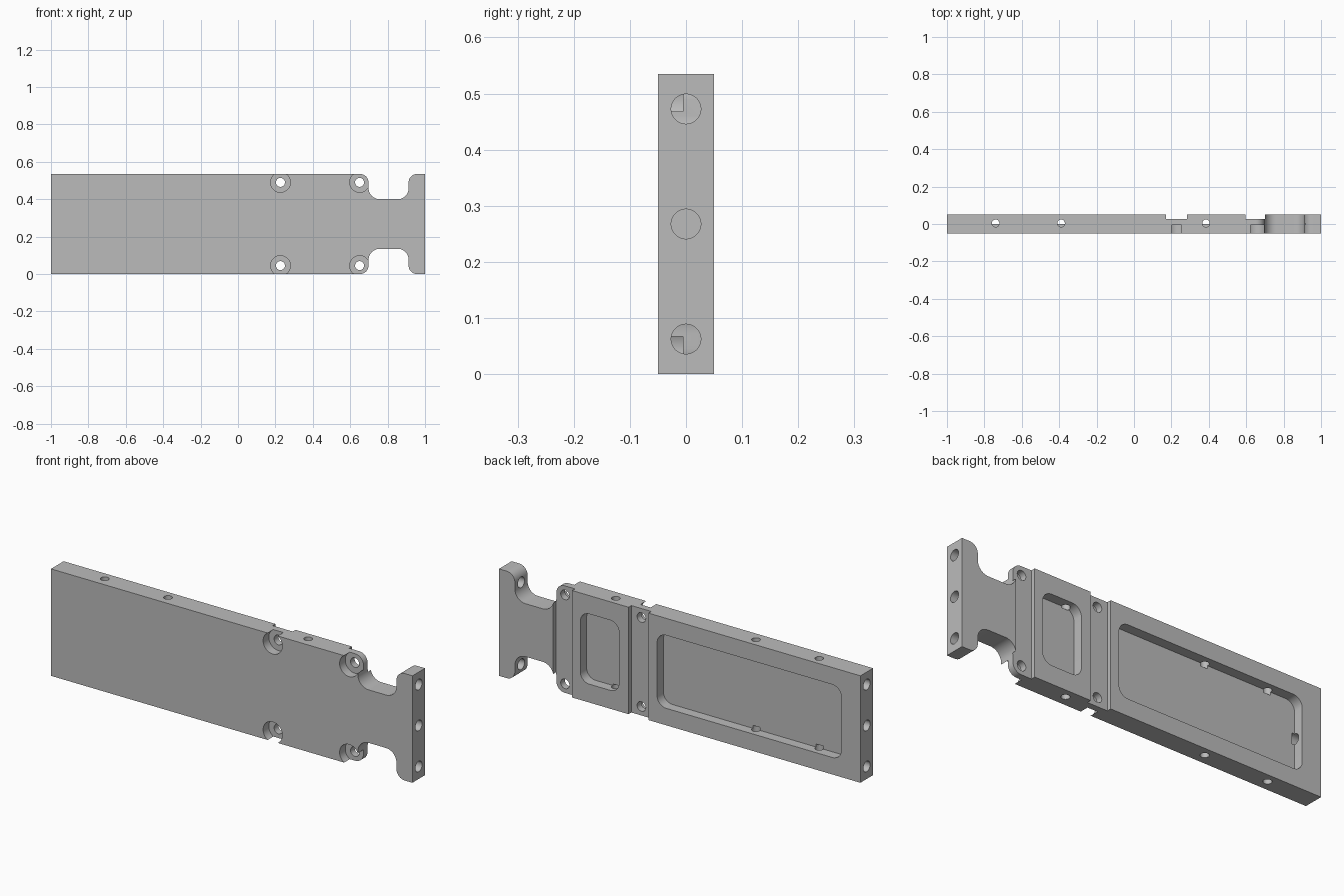
import bpy, bmesh, math
from mathutils import Vector, Matrix

default = bpy.data.objects.get("Cube")
if default:
    bpy.data.objects.remove(default, do_unlink=True)

H, T = 0.535, 0.05          # plate height, half thickness
MID = H / 2

grey = bpy.data.materials.new("machined grey")
grey.use_nodes = True
colour = (0.5, 0.5, 0.5, 1)
grey.diffuse_color = colour
grey.node_tree.nodes["Principled BSDF"].inputs["Base Color"].default_value = colour


def rounded(corners, steps=10):
    """Outline through right-angled corners (x, z, radius)."""
    out = []
    for i, (x, z, r) in enumerate(corners):
        p = Vector((x, z))
        if not r:
            out.append(p)
            continue
        u = (Vector(corners[i - 1][:2]) - p).normalized()
        v = (Vector(corners[(i + 1) % len(corners)][:2]) - p).normalized()
        c = p + (u + v) * r
        for k in range(steps + 1):
            t = math.pi / 2 * k / steps
            out.append(c - v * r * math.cos(t) - u * r * math.sin(t))
    return out


def add_object(name, bm):
    bmesh.ops.recalc_face_normals(bm, faces=bm.faces)
    mesh = bpy.data.meshes.new(name)
    bm.to_mesh(mesh)
    bm.free()
    mesh.materials.append(grey)
    obj = bpy.data.objects.new(name, mesh)
    bpy.context.scene.collection.objects.link(obj)
    return obj


def prism(name, outline, y0, y1):
    bm = bmesh.new()
    face = bm.faces.new([bm.verts.new((p.x, y0, p.y)) for p in outline])
    ext = bmesh.ops.extrude_face_region(bm, geom=[face])
    moved = [g for g in ext["geom"] if isinstance(g, bmesh.types.BMVert)]
    bmesh.ops.translate(bm, verts=moved, vec=(0, y1 - y0, 0))
    return add_object(name, bm)


def drill(name, start, end, radius):
    a, b = Vector(start), Vector(end)
    turn = Vector((0, 0, 1)).rotation_difference(b - a).to_matrix().to_4x4()
    bm = bmesh.new()
    bmesh.ops.create_cone(bm, cap_ends=True, segments=40, radius1=radius, radius2=radius,
                          depth=(b - a).length, matrix=Matrix.Translation((a + b) / 2) @ turn)
    return add_object(name, bm)


def box(x0, x1, z0, z1, r=0):
    return rounded([(x0, z0, r), (x1, z0, r), (x1, z1, r), (x0, z1, r)])


# Plate outline with rounded shoulders, necked waist and end flange
upper = [(-1, H, 0), (0.698, H, 0.046), (0.698, 0.4, 0.06),
         (0.912, 0.4, 0.058), (0.912, H, 0.045), (1, H, 0)]
lower = [(x, H - z, r) for x, z, r in reversed(upper)]
plate = prism("mounting_plate", rounded(upper + lower), -T, T)

# Back pockets, cross groove and shoulder step
cutters = [
    prism("large_pocket", box(-0.895, 0.125, 0.085, H - 0.085, 0.05), 0, 0.1),
    prism("small_pocket", box(0.335, 0.55, 0.092, H - 0.092, 0.05), 0, 0.1),
    prism("cross_groove", box(0.172, 0.283, -0.1, H + 0.1), 0.028, 0.1),
    prism("shoulder_step", box(0.595, 0.7, -0.1, H + 0.1), 0.028, 0.1),
]

# Counterbored bolt holes
for x in (0.227, 0.65):
    for z in (0.045, H - 0.045):
        cutters.append(drill("counterbore", (x, -0.1, z), (x, -0.005, z), 0.053))
        cutters.append(drill("bolt_hole", (x, -0.1, z), (x, 0.1, z), 0.024))

# Edge holes from top and bottom into the pockets
for x in (-0.74, -0.39, 0.385):
    cutters.append(drill("top_hole", (x, 0.004, H + 0.05), (x, 0.004, H - 0.1), 0.02))
    cutters.append(drill("bottom_hole", (x, 0.004, -0.05), (x, 0.004, 0.1), 0.02))

# Holes in both ends
for side in (-1, 1):
    for z in (MID - 0.205, MID, MID + 0.205):
        cutters.append(drill("end_hole", (side * 1.05, 0, z), (side * 0.88, 0, z), 0.0265))

bpy.context.view_layer.objects.active = plate
for cutter in cutters:
    mod = plate.modifiers.new(cutter.name, "BOOLEAN")
    mod.operation, mod.solver, mod.object = "DIFFERENCE", "EXACT", cutter
    bpy.ops.object.modifier_apply(modifier=mod.name)
    bpy.data.objects.remove(cutter, do_unlink=True)

bpy.ops.object.select_all(action="DESELECT")
plate.select_set(True)
bpy.ops.object.shade_smooth_by_angle(angle=math.radians(30))
